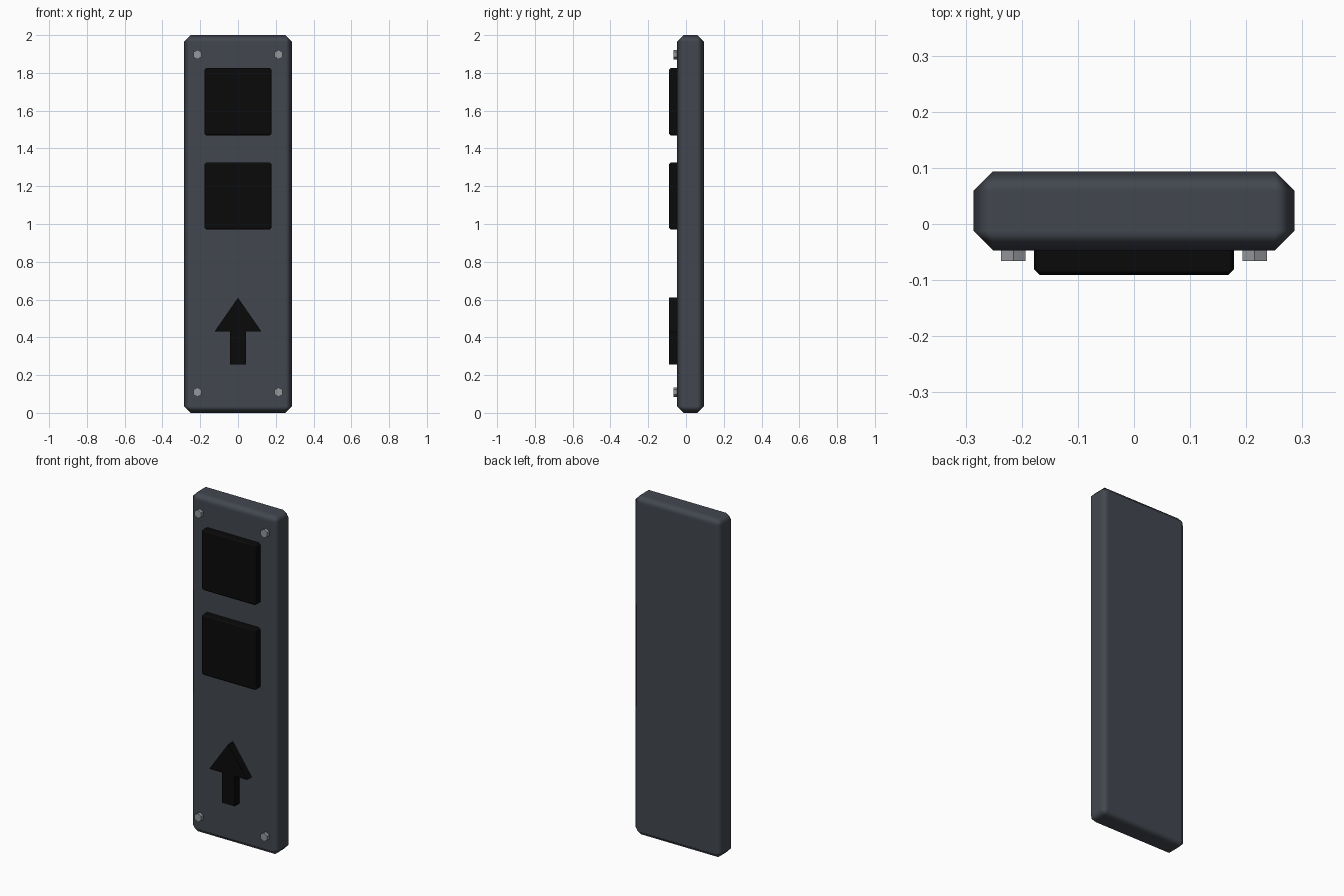
import bpy, bmesh, math

if "Cube" in bpy.data.objects:
    bpy.data.objects.remove(bpy.data.objects["Cube"])


def material(name, rgb):
    m = bpy.data.materials.new(name)
    m.diffuse_color = (*rgb, 1)
    m.use_nodes = True
    m.node_tree.nodes["Principled BSDF"].inputs["Base Color"].default_value = m.diffuse_color
    return m


SLATE = material("slate", (0.055, 0.063, 0.078))
BLACK = material("black", (0.003, 0.003, 0.003))
STEEL = material("steel", (0.3, 0.31, 0.33))


def finish(name, bm, mat, bevel=0.0):
    bmesh.ops.recalc_face_normals(bm, faces=bm.faces)
    me = bpy.data.meshes.new(name)
    bm.to_mesh(me)
    bm.free()
    ob = bpy.data.objects.new(name, me)
    bpy.context.collection.objects.link(ob)
    me.materials.append(mat)
    if bevel:
        for p in me.polygons:
            p.use_smooth = True
        mod = ob.modifiers.new("chamfer", 'BEVEL')
        mod.width = bevel
        mod.segments = 1
        mod.harden_normals = True
    return ob


def prism(name, profile, y0, y1, mat, bevel=0.0):
    """Extrude an x-z outline from y0 (front) to y1 (back)."""
    bm = bmesh.new()
    face = bm.faces.new([bm.verts.new((x, y0, z)) for x, z in profile])
    new = bmesh.ops.extrude_face_region(bm, geom=[face])["geom"]
    verts = [v for v in new if isinstance(v, bmesh.types.BMVert)]
    bmesh.ops.translate(bm, verts=verts, vec=(0, y1 - y0, 0))
    # the source face must remain as the front cap
    if not any(all(abs(v.co.y - y0) < 1e-6 for v in f.verts) for f in bm.faces):
        bm.faces.new([v for v in bm.verts if abs(v.co.y - y0) < 1e-6][:len(profile)])
    return finish(name, bm, mat, bevel)


def rect(hx, z0, z1):
    return [(-hx, z0), (hx, z0), (hx, z1), (-hx, z1)]


FRONT = -0.047

# Chamfered back panel
prism("panel", rect(0.286, 0, 2), FRONT, 0.094, SLATE, 0.035)

# Two square button pads
for label, z in (("upper", 1.647), ("lower", 1.148)):
    prism(label + "_pad", rect(0.178, z - 0.178, z + 0.178),
          -0.091, -0.03, BLACK, 0.01)

# Raised arrow
half = [(0.042, 0.255), (0.042, 0.432), (0.123, 0.432)]
arrow = half + [(0, 0.61)] + [(-x, z) for x, z in reversed(half)]
prism("arrow", arrow, -0.091, -0.035, BLACK)

# Hexagonal corner bolts
for sx in (-1, 1):
    for z, label in ((1.897, "top"), (0.11, "bottom")):
        outline = [(sx * 0.215 + 0.025 * math.cos(math.radians(30 + 60 * i)),
                    z + 0.025 * math.sin(math.radians(30 + 60 * i))) for i in range(6)]
        side = "left" if sx < 0 else "right"
        prism(f"bolt_{label}_{side}", outline, -0.066, -0.035, STEEL)
